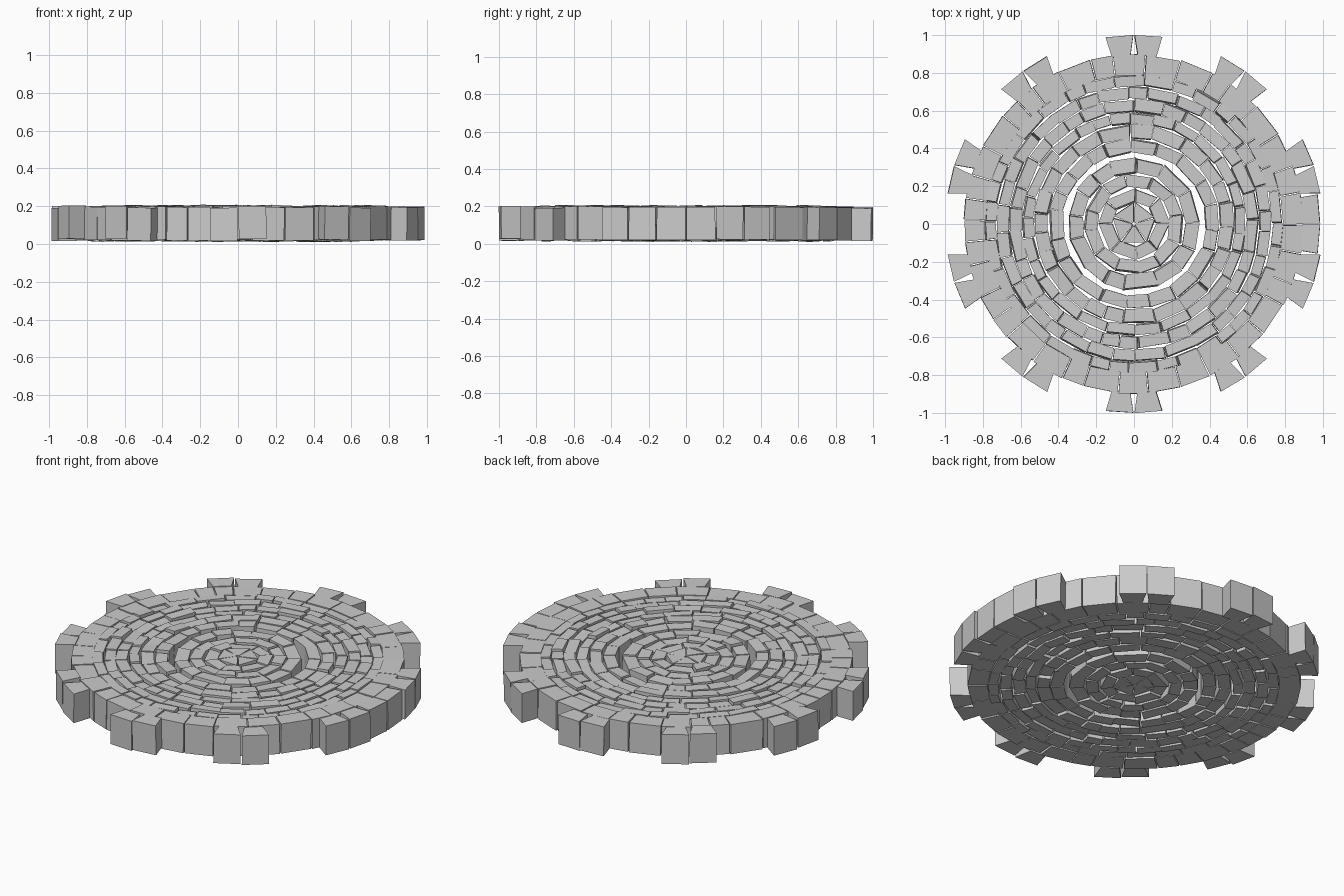
import bpy, bmesh, math, random
from mathutils import Vector, Matrix

if "Cube" in bpy.data.objects:
    bpy.data.objects.remove(bpy.data.objects["Cube"])

random.seed(7)
rnd = random.uniform


def add_brick(bm, r0, r1, a0, a1, z0, z1, tilt=0.0, cut=0.0):
    """One wedge-shaped stone, tilted slightly about its own centre."""
    corners = [(r0, a0 + cut), (r1, a0), (r1, a1), (r0, a1 - cut)]
    pts = [Vector((r * math.cos(a), r * math.sin(a), z))
           for z in (z0, z1) for r, a in corners]
    centre = sum(pts, Vector()) / 8
    rot = Matrix.Identity(3)
    for axis in 'XYZ':
        rot = Matrix.Rotation(rnd(-tilt, tilt), 3, axis) @ rot
    v = [bm.verts.new(centre + rot @ (p - centre)) for p in pts]
    for f in ((3, 2, 1, 0), (4, 5, 6, 7), (0, 1, 5, 4),
              (1, 2, 6, 5), (2, 3, 7, 6), (3, 0, 4, 7)):
        bm.faces.new([v[i] for i in f])


def finish(bm, name):
    me = bpy.data.meshes.new(name)
    bm.to_mesh(me)
    bm.free()
    ob = bpy.data.objects.new(name, me)
    bpy.context.collection.objects.link(ob)
    return ob


def stone_ring(name, r0, r1, count, tilt, dz):
    """A full circle of stones with uneven lengths and heights."""
    bm = bmesh.new()
    weights = [rnd(0.7, 1.3) for _ in range(count)]
    step = 2 * math.pi / sum(weights)
    a = rnd(0, 1)
    for w in weights:
        b = a + w * step
        gap = 0.003 / r1
        shift = rnd(-dz, dz)
        add_brick(bm, r0 + rnd(0, 0.006), r1 - rnd(0, 0.006), a + gap, b - gap,
                  0.021 + shift, 0.197 + shift, tilt)
        a = b
    return finish(bm, name)


# Concentric rings: inner radius, outer radius, stone count
rings = [
    (0.115, 0.190, 8), (0.195, 0.265, 12), (0.270, 0.352, 15),
    (0.378, 0.452, 20), (0.455, 0.530, 24), (0.533, 0.592, 27),
    (0.594, 0.662, 30), (0.664, 0.728, 33), (0.730, 0.790, 36),
]
for i, (r0, r1, n) in enumerate(rings):
    stone_ring("paving_ring_%d" % (i + 1), r0, r1, n, 0.05, 0.008)

# Wide rim ring
stone_ring("rim_ring", 0.785, 0.902, 36, 0.015, 0.003)

# Wedge stones closing the centre
bm = bmesh.new()
for k in range(5):
    a = 2 * math.pi * k / 5 + 0.3
    s = rnd(-0.006, 0.006)
    add_brick(bm, 0.012, 0.115, a + 0.04, a + 2 * math.pi / 5 - 0.04,
              0.02 + s, 0.197 + s, 0.03)
finish(bm, "centre_stones")

# Ten pairs of projecting stones round the rim
bm = bmesh.new()
for k in range(10):
    mid = math.radians(18 + 36 * k)
    half = math.radians(8.6)
    for lo, hi in ((mid - half, mid - 0.003), (mid + 0.003, mid + half)):
        s = rnd(-0.006, 0.006)
        add_brick(bm, 0.893, 1.0, lo, hi, 0.022 + s, 0.197 + s, 0.015, 0.018)
finish(bm, "rim_teeth")

# Stones filling the space between the two right-hand teeth
bm = bmesh.new()
for k in range(2):
    a = math.radians(-9.3 + 9.3 * k)
    add_brick(bm, 0.893, 0.985, a + 0.003, a + math.radians(9.3) - 0.003,
              0.021, 0.197, 0.01)
finish(bm, "rim_infill")
